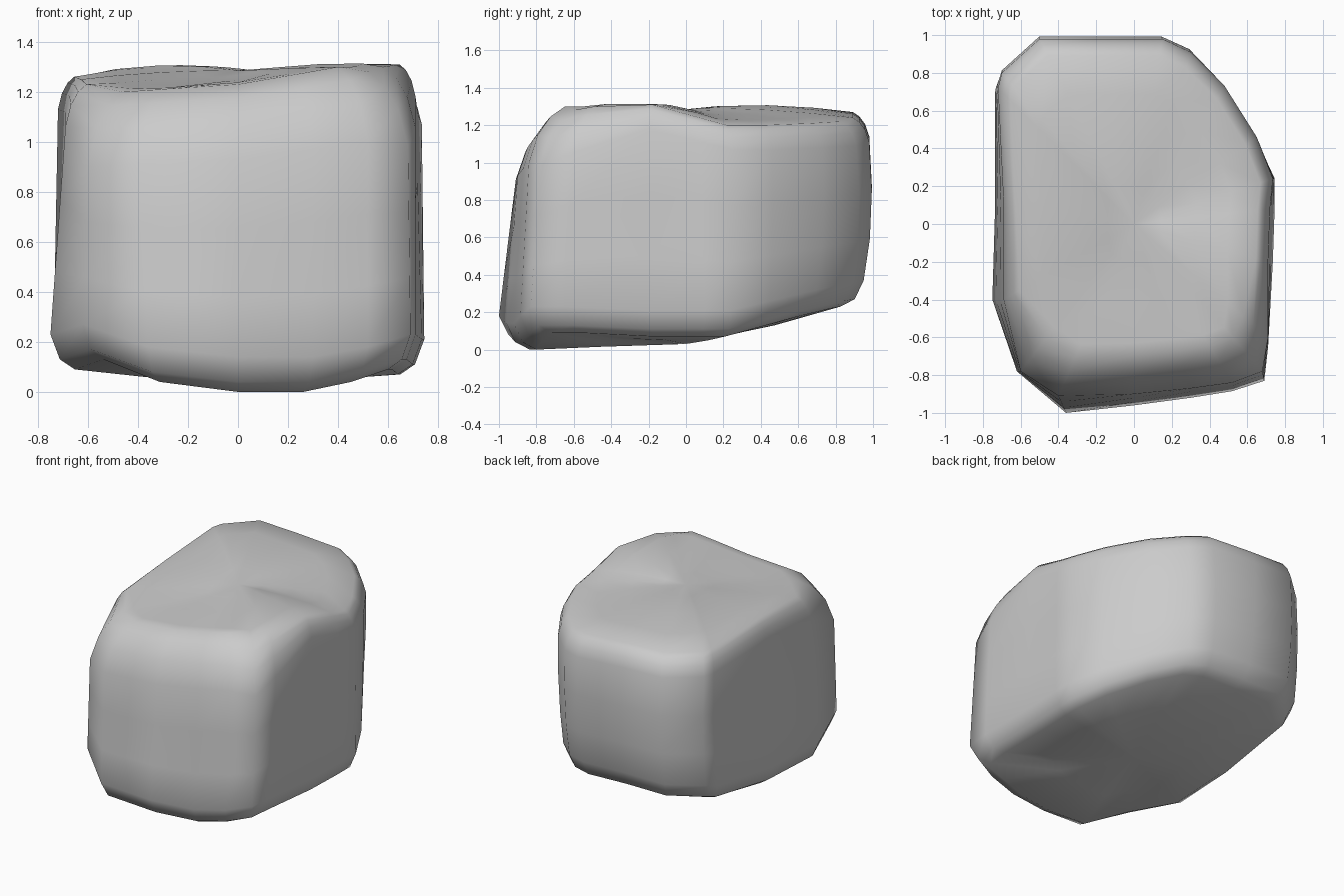
import bpy, bmesh
from math import exp
from mathutils import Vector

if "Cube" in bpy.data.objects:
    bpy.data.objects.remove(bpy.data.objects["Cube"])

# Rock outline: lower edge point and upper edge point for each column,
# counter-clockwise from the front left
COLUMNS = [
    (-.36, -1.0, .04, -.40, -.91, 1.21),
    (.00, -.96, .00, .00, -.90, 1.23),
    (.30, -.92, .00, .30, -.87, 1.27),
    (.52, -.885, .04, .52, -.84, 1.30),
    (.69, -.83, .09, .68, -.78, 1.28),
    (.71, -.65, .09, .71, -.60, 1.30),
    (.735, -.20, .07, .71, -.20, 1.31),
    (.745, .10, .07, .72, .08, 1.24),
    (.745, .24, .07, .735, .24, 1.20),
    (.64, .45, .12, .65, .46, 1.20),
    (.46, .70, .18, .48, .73, 1.21),
    (.28, .89, .22, .30, .91, 1.22),
    (.13, .95, .23, .15, .98, 1.24),
    (-.18, .95, .24, -.20, .98, 1.26),
    (-.50, .95, .24, -.50, .98, 1.27),
    (-.70, .78, .22, -.70, .80, 1.26),
    (-.735, .70, .20, -.72, .72, 1.26),
    (-.735, .10, .10, -.69, .10, 1.25),
    (-.75, -.40, .09, -.69, -.40, 1.23),
    (-.62, -.78, .13, -.60, -.78, 1.20),
]
TOP_CENTRE = Vector((0, 0, 1.285))
BOTTOM_CENTRE = Vector((0, 0, .03))


def hill(x, y, cx, cy, size):
    return exp(-((x - cx) ** 2 + (y - cy) ** 2) / size ** 2)


def top_bump(x, y):
    """Raised right front and back left, slight hollow at the left front."""
    return (.035 * hill(x, y, .5, -.25, .35) + .04 * hill(x, y, -.3, .4, .45)
            - .03 * hill(x, y, -.2, -.35, .35))


def column_points(col):
    """Side profile of one column, from the underside to the top."""
    b, t = Vector(col[:3]), Vector(col[3:])
    front = min(1, max(0, (-t.y - .3) / .45))
    back = min(1, max(0, (t.y - .2) / .5))
    drop = .13 + .17 * front          # the front shoulder is rounder
    inset = .09 + .14 * front

    def at(p, scale, z):
        return Vector((p.x * scale, p.y * scale, z))

    pts = [at(b, .5, b.z * .5 + .015), at(b, .87, b.z), at(b, .95, b.z + .04),
           at(b, 1, b.z + .14)]
    wall_low, wall_top = pts[-1].copy(), at(t, 1, t.z - drop)
    for f in (.3, .65):
        p = wall_low.lerp(wall_top, f)
        p.y *= 1 + .025 * back        # the back wall bulges
        pts.append(p)
    pts += [wall_top,
            at(t, 1 - .25 * inset, t.z - .5 * drop),
            at(t, 1 - .6 * inset, t.z - .18 * drop),
            at(t, 1 - inset, t.z)]
    # Top surface
    for s, blend in ((.7, .2), (.45, .5), (.2, .8)):
        z = t.z + (TOP_CENTRE.z - t.z) * blend
        pts.append(at(t, s, z + top_bump(t.x * s, t.y * s)))
    return pts


# Loft the columns into a closed rock
bm = bmesh.new()
grid = [[bm.verts.new(p) for p in column_points(c)] for c in COLUMNS]
low, high = bm.verts.new(BOTTOM_CENTRE), bm.verts.new(TOP_CENTRE)
for i, a in enumerate(grid):
    b = grid[(i + 1) % len(grid)]
    for j in range(len(a) - 1):
        bm.faces.new((a[j], b[j], b[j + 1], a[j + 1]))
    bm.faces.new((b[0], a[0], low))
    bm.faces.new((a[-1], b[-1], high))
# Even out the top surface
top = [v for col in grid for v in col[-3:]] + [high]
for _ in range(2):
    bmesh.ops.smooth_vert(bm, verts=top, factor=.5, use_axis_z=True)
bmesh.ops.recalc_face_normals(bm, faces=bm.faces)
for f in bm.faces:
    f.smooth = True

mesh = bpy.data.meshes.new("rock")
bm.to_mesh(mesh)
bm.free()
rock = bpy.data.objects.new("rock", mesh)
bpy.context.collection.objects.link(rock)
